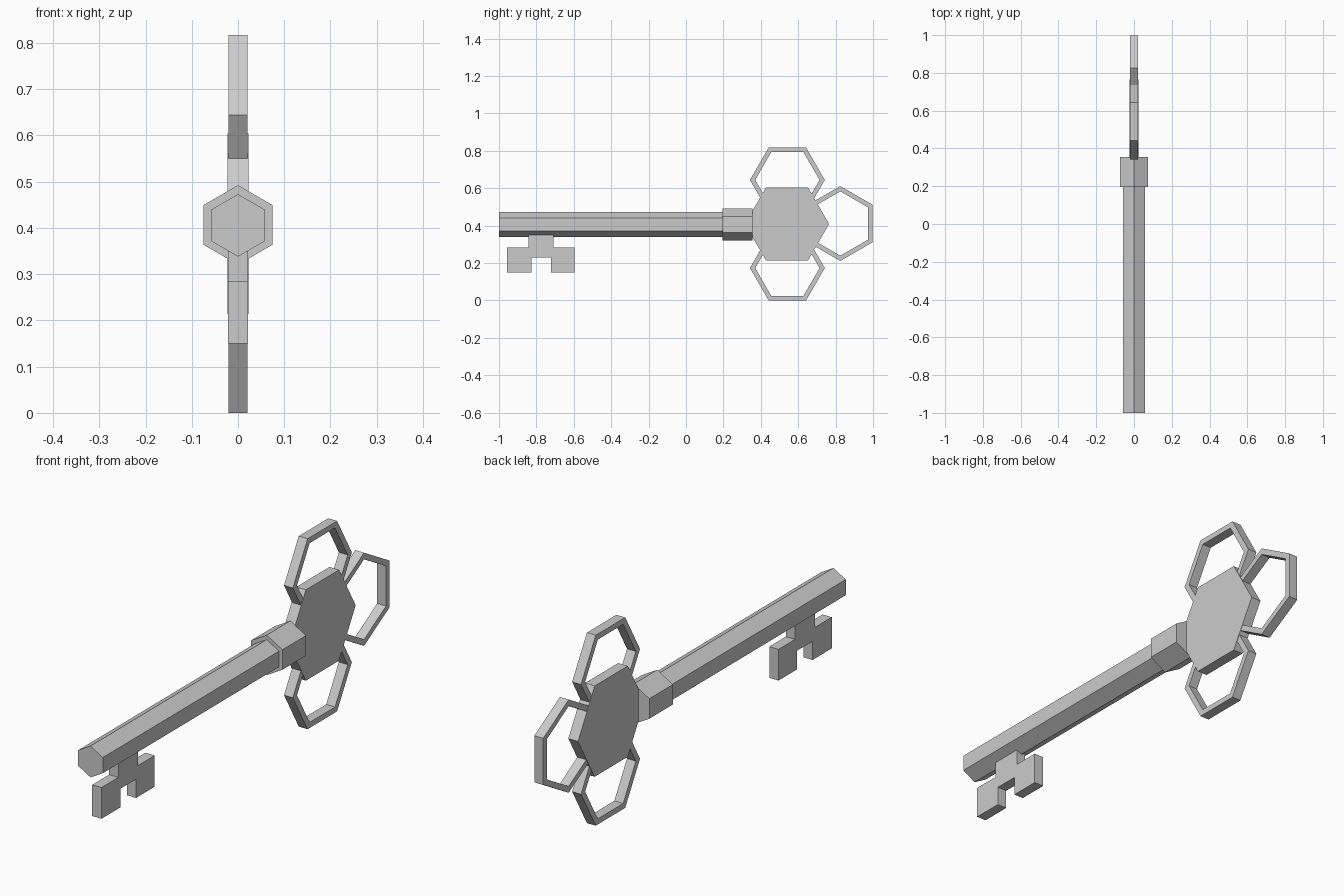
import bpy, bmesh
from math import cos, sin, pi

if "Cube" in bpy.data.objects:
    bpy.data.objects.remove(bpy.data.objects["Cube"])


def finish(name, bm):
    bmesh.ops.recalc_face_normals(bm, faces=bm.faces)
    mesh = bpy.data.meshes.new(name)
    bm.to_mesh(mesh)
    bm.free()
    obj = bpy.data.objects.new(name, mesh)
    bpy.context.collection.objects.link(obj)
    return obj


def hexagon(cu, cv, r, start=0.0):
    return [(cu + r * cos(start + i * pi / 3), cv + r * sin(start + i * pi / 3))
            for i in range(6)]


def extrude(bm, faces, offset):
    """Thicken flat faces into a closed solid."""
    res = bmesh.ops.extrude_face_region(bm, geom=faces, use_keep_orig=True)
    verts = [g for g in res["geom"] if isinstance(g, bmesh.types.BMVert)]
    bmesh.ops.translate(bm, verts=verts, vec=offset)


def plate(name, outline, half):
    """Flat y-z outline, thickened across x."""
    bm = bmesh.new()
    face = bm.faces.new([bm.verts.new((-half, y, z)) for y, z in outline])
    extrude(bm, [face], (2 * half, 0, 0))
    return finish(name, bm)


def rod(name, r, z, y0, y1):
    """Hexagonal bar along y with a ridge on top."""
    bm = bmesh.new()
    face = bm.faces.new([bm.verts.new((u, y0, v))
                         for u, v in hexagon(0, z, r, pi / 2)])
    extrude(bm, [face], (0, y1 - y0, 0))
    return finish(name, bm)


def ring(name, cy, cz, start, half=0.021, outer=0.2, inner=0.172):
    """Hollow hexagonal loop in the y-z plane."""
    bm = bmesh.new()
    a = [bm.verts.new((-half, y, z)) for y, z in hexagon(cy, cz, outer, start)]
    b = [bm.verts.new((-half, y, z)) for y, z in hexagon(cy, cz, inner, start)]
    faces = [bm.faces.new((a[i], a[(i + 1) % 6], b[(i + 1) % 6], b[i]))
             for i in range(6)]
    extrude(bm, faces, (2 * half, 0, 0))
    return finish(name, bm)


# Shaft and collar
rod("shaft", 0.0675, 0.4055, -1.0, 0.2)
rod("collar", 0.086, 0.4065, 0.195, 0.355)

# Handle plate with three loops around it
plate("handle_plate", hexagon(0.54, 0.409, 0.225), 0.023)
ring("top_loop", 0.542, 0.644, 0)
ring("bottom_loop", 0.542, 0.173, 0)
ring("end_loop", 0.825, 0.411, pi / 2)

# Toothed bit under the shaft tip, its stem buried in the shaft
plate("key_bit", [(-0.843, 0.39), (-0.843, 0.284), (-0.957, 0.284),
                  (-0.957, 0.15), (-0.827, 0.15), (-0.827, 0.23),
                  (-0.723, 0.23), (-0.723, 0.15), (-0.596, 0.15),
                  (-0.596, 0.284), (-0.708, 0.284), (-0.708, 0.39)], 0.022)
